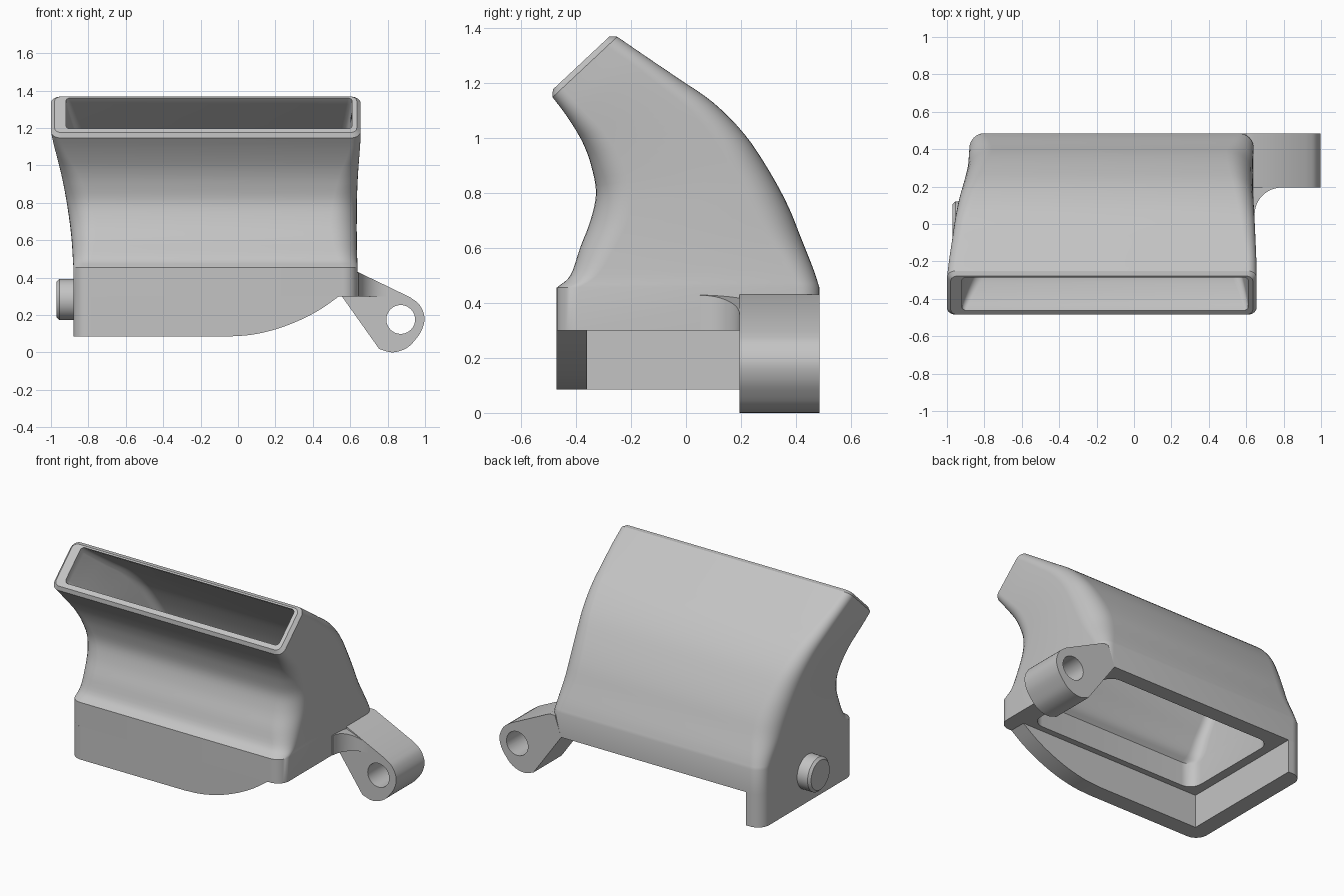
import bpy, bmesh, math
from mathutils import Vector

cube = bpy.data.objects.get("Cube")
if cube:
    bpy.data.objects.remove(cube)

grey = bpy.data.materials.new("plain grey")
grey.use_nodes = True
COLOUR = (0.55, 0.55, 0.55, 1)
grey.diffuse_color = COLOUR
grey.node_tree.nodes["Principled BSDF"].inputs["Base Color"].default_value = COLOUR


def finish(bm, name, angle=30):
    bmesh.ops.recalc_face_normals(bm, faces=bm.faces)
    mesh = bpy.data.meshes.new(name)
    bm.to_mesh(mesh)
    bm.free()
    mesh.materials.append(grey)
    obj = bpy.data.objects.new(name, mesh)
    bpy.context.collection.objects.link(obj)
    bpy.ops.object.select_all(action='DESELECT')
    obj.select_set(True)
    bpy.context.view_layer.objects.active = obj
    bpy.ops.object.shade_smooth_by_angle(angle=math.radians(angle))
    return obj


def prism(name, low, high):
    """Solid between two matching outlines."""
    bm = bmesh.new()
    a = [bm.verts.new(p) for p in low]
    b = [bm.verts.new(p) for p in high]
    bm.faces.new(a)
    bm.faces.new(b)
    for i in range(len(a)):
        j = (i + 1) % len(a)
        bm.faces.new((a[i], a[j], b[j], b[i]))
    return finish(bm, name)


def arc(cx, cy, r, start, end, n=12):
    angles = [math.radians(start + (end - start) * i / n) for i in range(n + 1)]
    return [(cx + r * math.cos(a), cy + r * math.sin(a)) for a in angles]


def spline(points, steps=4):
    """Catmull-Rom through tuples of any length."""
    pts = [Vector(p) for p in points]
    pts = [2 * pts[0] - pts[1]] + pts + [2 * pts[-1] - pts[-2]]
    out = []
    for i in range(1, len(pts) - 2):
        a, b, c, d = pts[i - 1:i + 3]
        for k in range(steps):
            t = k / steps
            out.append(0.5 * (2 * b + (c - a) * t + (2 * a - 5 * b + 4 * c - d) * t ** 2
                              + (3 * b - a - 3 * c + d) * t ** 3))
    return out + [pts[-2]]


def ring(station, insets=(0, 0, 0, 0), lift=0, r=None):
    """Rounded rectangle in the tilted plane of a station."""
    fy, fz, by, bz, x0, x1, radius = station
    front, back = Vector((0, fy, fz)), Vector((0, by, bz))
    depth = (back - front).length
    v_dir = (back - front) / depth
    normal = Vector((0, -v_dir.z, v_dir.y))
    r = r or radius
    f, b, left, right = insets
    x0, x1, v0, v1 = x0 + left, x1 - right, f, depth - b
    plan = (arc(x1 - r, v1 - r, r, 0, 90, 8) + arc(x0 + r, v1 - r, r, 90, 180, 8)
            + arc(x0 + r, v0 + r, r, 180, 270, 8) + arc(x1 - r, v0 + r, r, 270, 360, 8))
    return [front + v_dir * v + normal * lift + Vector((u, 0, 0)) for u, v in plan]


# Duct stations: front y, z; back y, z; low x, high x; corner radius
stations = spline([
    (-.47, .455, .485, .455, -.88, .64, .08),
    (-.42, .50, .462, .525, -.883, .637, .10),
    (-.385, .60, .418, .636, -.89, .635, .13),
    (-.347, .70, .372, .75, -.902, .635, .14),
    (-.327, .80, .305, .875, -.918, .636, .13),
    (-.345, .90, .215, 1.01, -.938, .64, .11),
    (-.372, .975, .10, 1.127, -.957, .645, .09),
    (-.405, 1.035, -.03, 1.217, -.973, .65, .07),
    (-.445, 1.095, -.145, 1.295, -.988, .654, .055),
    (-.485, 1.147, -.25, 1.367, -1.0, .655, .05)])
collar = stations[0].copy()
collar[1] = collar[3] = 0.30


def wall(t):
    wide, thin = (.15, .10, .17, .13), (.05, .03, .08, .045)
    return [w + (s - w) * t for w, s in zip(wide, thin)]


# Hollow duct: up the outside, over the rim, down the inside
last = len(stations) - 1
rings = [ring(collar)] + [ring(s) for s in stations]
rings.append(ring(stations[-1], (.02,) * 4, .02, .035))
rings.append(ring(stations[-1], wall(1), .02, .025))
for i in range(last, -1, -1):
    t = i / last
    rings.append(ring(stations[i], wall(t), 0, .08 - .055 * t))
rings.append(ring(collar, wall(0), 0, .08))

bm = bmesh.new()
loops = [[bm.verts.new(p) for p in points] for points in rings]
for k, loop in enumerate(loops):
    following = loops[(k + 1) % len(loops)]
    for i in range(len(loop)):
        j = (i + 1) % len(loop)
        bm.faces.new((loop[i], loop[j], following[j], following[i]))
finish(bm, "duct")

# Side skirt with rounded outer corners
BOTTOM, TOP, INNER = 0.085, 0.30, -0.77
plan = ([(INNER, -.47)] + [(INNER, .485)] + arc(-.80, .405, .08, 90, 180)
        + arc(-.80, -.39, .08, 180, 270))
prism("side_skirt", [(x, y, BOTTOM) for x, y in plan], [(x, y, TOP) for x, y in plan])

# Front skirt with a swept-up lower edge
sweep = spline([(-.05, BOTTOM), (.07, .094), (.2, .123), (.33, .172), (.44, .23), (.54, TOP)])
profile = [(INNER, TOP), (INNER, BOTTOM)] + [tuple(p) for p in sweep]
prism("front_skirt", [(x, -.47, z) for x, z in profile], [(x, -.36, z) for x, z in profile])

# Hinge lug with a through hole
outline = [(.555, .30), (.60, .43), (.64, .43)]
outline += [tuple(p) for p in spline([(.92, .295), (.97, .255), (.997, .19), (.985, .125),
                                      (.95, .07), (.90, .022), (.826, 0), (.755, .018)])]
lug = prism("hinge_lug", [(x, .195, z) for x, z in outline], [(x, .485, z) for x, z in outline])
hole = arc(.87, .176, .077, 0, 360, 40)[:-1]
cutter = prism("hole_cutter", [(x, .1, z) for x, z in hole], [(x, .6, z) for x, z in hole])
cut = lug.modifiers.new("hole", 'BOOLEAN')
cut.operation, cut.solver, cut.object = 'DIFFERENCE', 'EXACT', cutter
bpy.ops.object.select_all(action='DESELECT')
lug.select_set(True)
bpy.context.view_layer.objects.active = lug
bpy.ops.object.modifier_apply(modifier=cut.name)
bpy.data.objects.remove(cutter)
bpy.ops.object.shade_smooth_by_angle(angle=math.radians(30))

# Curved gusset joining the lug to the collar
web = [(.60, .20), (.60, .05)] + arc(.79, .05, .145, 180, 90)
prism("lug_gusset", [(x, y, TOP) for x, y in web],
      [(x, y, .43 - .48 * max(0, x - .64)) for x, y in web])

# Round peg with a chamfered end
bm = bmesh.new()
previous = None
for x, r in ((-.87, .11), (-.955, .11), (-.97, .095)):
    loop = [bm.verts.new((x, y, z)) for y, z in arc(.01, .283, r, 0, 360, 40)[:-1]]
    if previous:
        for i in range(len(loop)):
            j = (i + 1) % len(loop)
            bm.faces.new((previous[i], previous[j], loop[j], loop[i]))
    else:
        bm.faces.new(loop)
    previous = loop
bm.faces.new(previous)
finish(bm, "peg")
